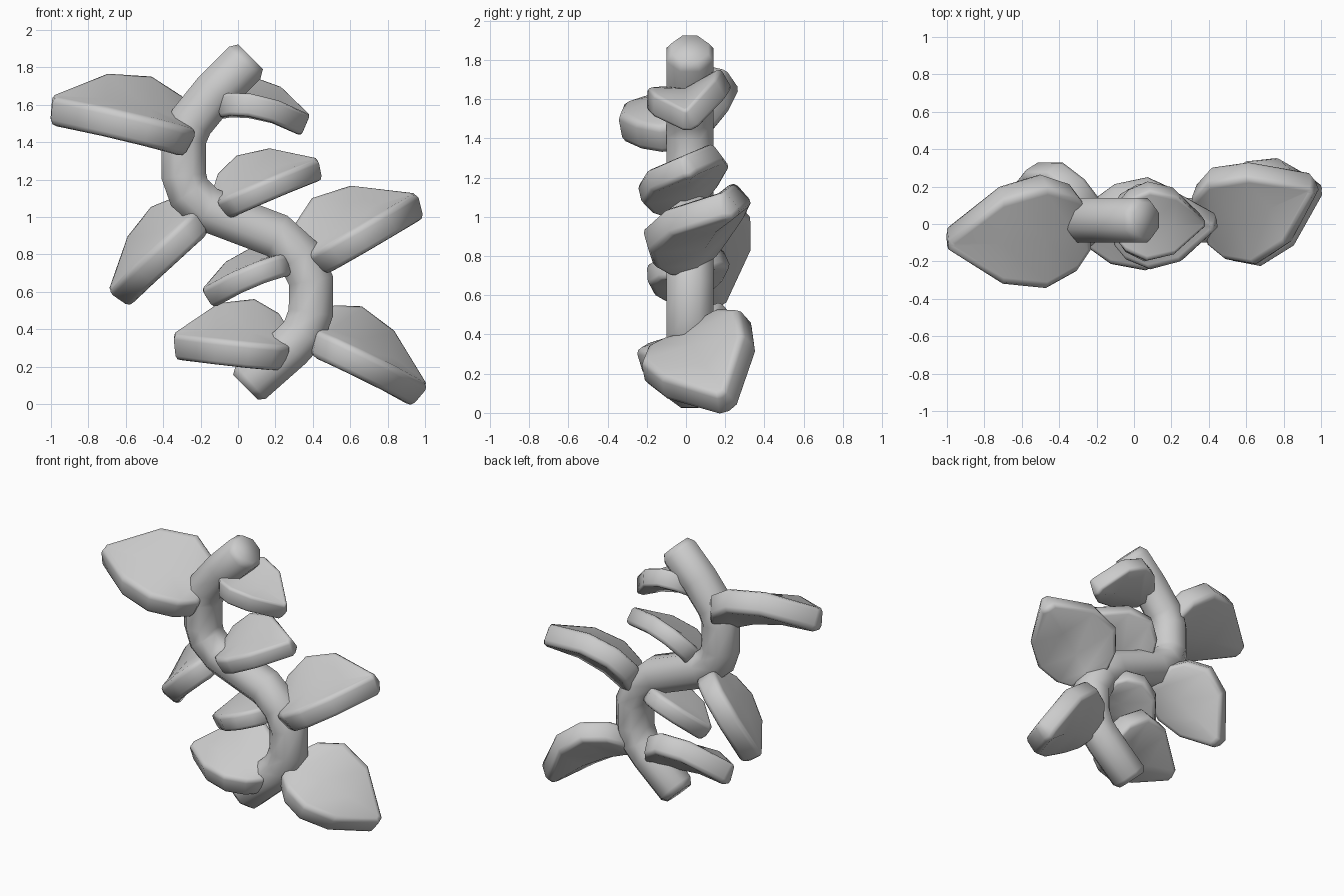
import bpy, bmesh, math
from mathutils import Vector

if "Cube" in bpy.data.objects:
    bpy.data.objects.remove(bpy.data.objects["Cube"])


def make_object(name, bm):
    mesh = bpy.data.meshes.new(name)
    bm.to_mesh(mesh)
    bm.free()
    ob = bpy.data.objects.new(name, mesh)
    bpy.context.collection.objects.link(ob)
    return ob


def finish(ob, angle):
    bpy.ops.object.select_all(action='DESELECT')
    ob.select_set(True)
    bpy.context.view_layer.objects.active = ob
    for m in list(ob.modifiers):
        bpy.ops.object.modifier_apply(modifier=m.name)
    bpy.ops.object.shade_smooth_by_angle(angle=math.radians(angle))


# Winding stem: octagonal rings swept along a path in the x-z plane
def stem(path, y, radius, sides=8):
    pts = [Vector((x, y, z)) for x, z in path]
    bm = bmesh.new()
    rings = []
    last = len(pts) - 1
    for i, p in enumerate(pts):
        t = (pts[min(i + 1, last)] - pts[max(i - 1, 0)]).normalized()
        side = Vector((0, 1, 0))
        up = t.cross(side)
        r = radius * (0.78 if i in (0, last) else 1)
        rings.append([bm.verts.new(p + r * (math.cos(a) * side + math.sin(a) * up))
                      for a in (2 * math.pi * (k + .5) / sides for k in range(sides))])
    for a, b in zip(rings, rings[1:]):
        for k in range(sides):
            n = (k + 1) % sides
            bm.faces.new((a[k], a[n], b[n], b[k]))
    bm.faces.new(rings[0])
    bm.faces.new(rings[-1])
    bmesh.ops.recalc_face_normals(bm, faces=bm.faces)
    finish(make_object("stem", bm), 60)


# Cupped thick leaf given by base, tip and its widest front and back points
STATIONS = [(0, .38), (.12, .76), (.34, 1), (.64, .84), (1, .12)]


def leaf(name, base, tip, front, back, thick):
    base, tip, front, back = map(Vector, (base, tip, front, back))
    d = (tip - base).normalized()
    offs = [(p - base) - (p - base).dot(d) * d for p in (front, back)]
    offs = [o + o.normalized() * .028 for o in offs]
    base -= d * .03
    tip += d * .03
    axis = tip - base
    normal = d.cross(offs[1] - offs[0]).normalized()
    if normal.z < 0:
        normal.negate()
    cup = (offs[0] + offs[1]) * 0.16
    bm = bmesh.new()
    rows = []
    for t, w in STATIONS:
        c = base + axis * t
        mid = c + normal * axis.length * 0.14 * t * (1 - t) + cup * w
        rows.append([bm.verts.new(v) for v in (c + offs[0] * w, mid, c + offs[1] * w)])
    for a, b in zip(rows, rows[1:]):
        for k in range(2):
            bm.faces.new((a[k], b[k], b[k + 1], a[k + 1]))
    bm.normal_update()
    if sum(f.normal.dot(normal) for f in bm.faces) < 0:
        bmesh.ops.reverse_faces(bm, faces=bm.faces)
    ob = make_object(name, bm)
    s = ob.modifiers.new("thickness", 'SOLIDIFY')
    s.thickness = thick * 1.35
    s.offset = -0.15
    s.use_even_offset = True
    b = ob.modifiers.new("round", 'BEVEL')
    b.width = thick * 0.29
    b.segments = 2
    b.limit_method = 'ANGLE'
    b.angle_limit = math.radians(68)
    finish(ob, 65)


stem([(.04, .09), (.068, .118), (.28, .305), (.35, .38), (.39, .49), (.39, .66),
      (.33, .79), (.21, .90), (-.16, 1.04), (-.26, 1.13), (-.29, 1.22), (-.29, 1.41),
      (-.25, 1.51), (-.12, 1.67), (.035, 1.825), (.067, 1.857)], 0.02, 0.13)

# Leaves from top to bottom
leaf("top_left_leaf", (-.29, -.02, 1.405), (-.97, -.09, 1.57), (-.5, -.31, 1.465), (-.47, .21, 1.69), .12)
leaf("top_right_leaf", (-.08, .01, 1.575), (.335, .01, 1.50), (.07, -.17, 1.60), (.1, .18, 1.69), .09)
leaf("middle_right_leaf", (-.06, -.02, 1.05), (.41, 0, 1.25), (.07, -.21, 1.11), (.1, .17, 1.32), .09)
leaf("outer_right_leaf", (.42, .02, .75), (.94, .20, 1.05), (.6, -.20, .85), (.5, .27, 1.10), .11)
leaf("outer_left_leaf", (-.21, .01, .97), (-.62, .14, .59), (-.35, -.14, .84), (-.46, .29, .98), .11)
leaf("inner_left_leaf", (.25, .01, .735), (-.14, 0, .58), (.1, -.17, .70), (.07, .18, .78), .09)
leaf("lower_left_leaf", (.23, -.02, .255), (-.31, -.02, .31), (.02, -.21, .27), (.04, .19, .51), .11)
leaf("lower_right_leaf", (.41, .02, .33), (.945, .19, .065), (.6, -.21, .245), (.66, .29, .46), .11)
